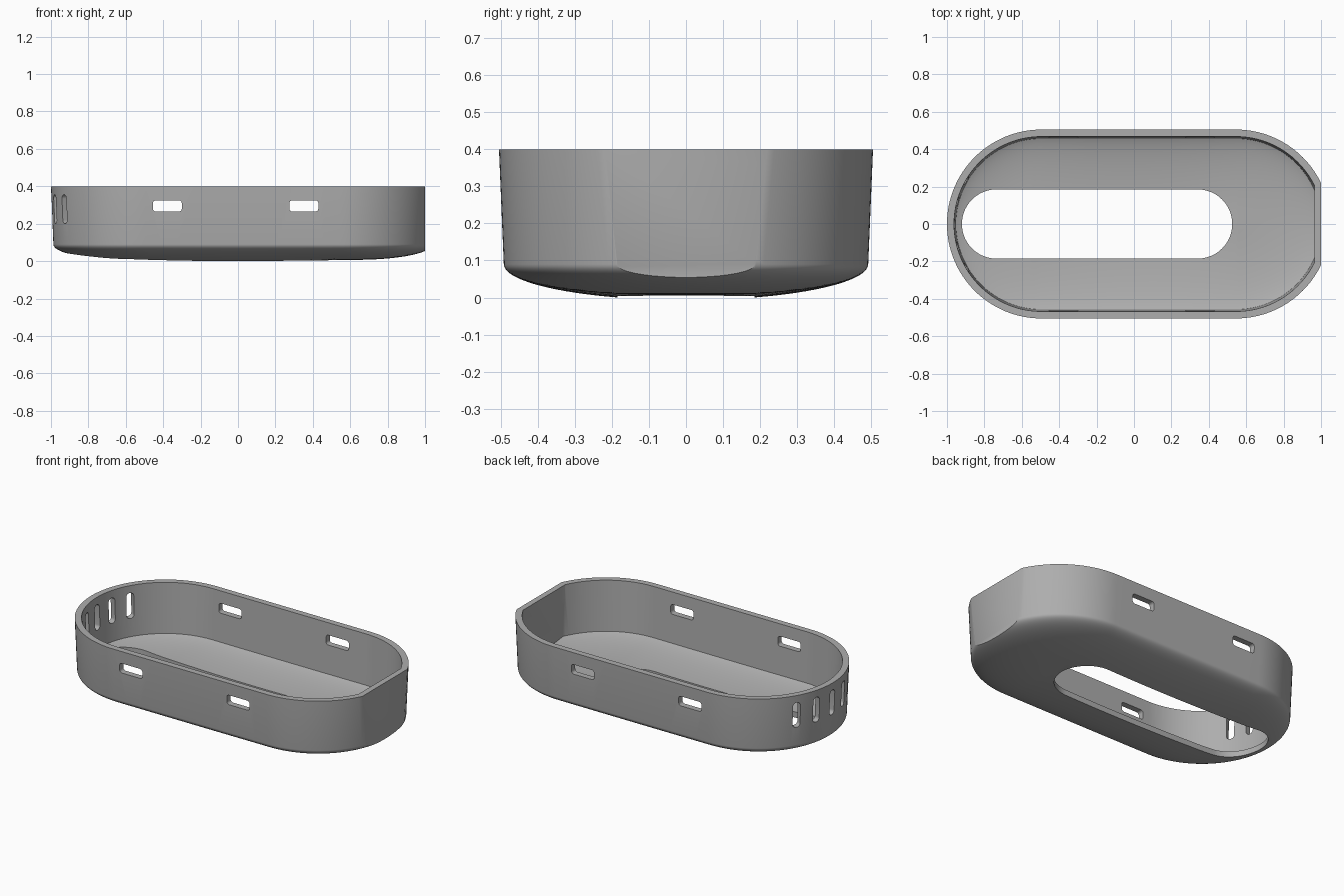
import bpy, bmesh, math
from mathutils import Matrix, Vector

if "Cube" in bpy.data.objects:
    bpy.data.objects.remove(bpy.data.objects["Cube"], do_unlink=True)

LEFT, RIGHT = -0.495, 0.545      # centres of the two round ends
R_TOP, R_LOW = 0.505, 0.492      # outer radius at rim and at wall foot
ARC, RUN = 32, 12                # segments per quarter arc and per straight

gray = bpy.data.materials.new("plain gray")
gray.use_nodes = True
gray.diffuse_color = (0.42, 0.42, 0.42, 1)
gray.node_tree.nodes["Principled BSDF"].inputs["Base Color"].default_value = gray.diffuse_color


def belly(r, x):
    """Height of the shallow curved underside."""
    u = min(r / R_LOW, 1)
    bow = 0.015 * min(1, abs(x) / 0.55) ** 2 * (1 - u)
    return 0.097 * (1 - math.sqrt(1 - u * u)) - 0.007 + bow


def stadium(r, left=LEFT, right=RIGHT):
    """Outline with two round ends, mirrored over the x axis."""
    quarter = [math.pi / 2 * i / ARC for i in range(ARC + 1)]
    half = [(right + r * math.cos(a), r * math.sin(a)) for a in quarter]
    half += [(right + (left - right) * i / RUN, r) for i in range(1, RUN)]
    half += [(left - r * math.sin(a), r * math.cos(a)) for a in quarter]
    half[0], half[-1] = (right + r, 0), (left - r, 0)
    return half + [(x, -y) for x, y in half[-2:0:-1]]


def to_object(name, bm):
    bmesh.ops.recalc_face_normals(bm, faces=bm.faces)
    mesh = bpy.data.meshes.new(name)
    bm.to_mesh(mesh)
    bm.free()
    mesh.materials.append(gray)
    obj = bpy.data.objects.new(name, mesh)
    bpy.context.collection.objects.link(obj)
    return obj


def solid(name, rings, cut_x=None):
    """Skin a stack of outlines, cap both ends, slice the right end flat."""
    bm = bmesh.new()
    loops = [[bm.verts.new(p) for p in ring] for ring in rings]
    n = len(loops[0])
    for a, b in zip(loops, loops[1:]):
        for i in range(n):
            j = (i + 1) % n
            bm.faces.new((a[i], a[j], b[j], b[i]))
    for loop in (loops[0], loops[-1]):
        for i in range(n // 2):
            corners = [loop[i], loop[i + 1], loop[(n - i - 1) % n], loop[(n - i) % n]]
            bm.faces.new(list(dict.fromkeys(corners)))
    if cut_x is not None:
        cut = bmesh.ops.bisect_plane(
            bm, geom=bm.verts[:] + bm.edges[:] + bm.faces[:], dist=1e-6,
            plane_co=(cut_x, 0, 0), plane_no=(1, 0, 0), clear_outer=True)
        edges = [e for e in cut["geom_cut"] if isinstance(e, bmesh.types.BMEdge)]
        bmesh.ops.holes_fill(bm, edges=edges, sides=0)
    return to_object(name, bm)


def tray_form(name, rim_z, rim_r, foot_r, lift, cut_x):
    """Wall above, curved floor below."""
    rings = [[(x, y, rim_z) for x, y in stadium(rim_r)]]
    t_max = math.asin(foot_r / R_LOW)
    for i in range(24, 0, -1):
        r = R_LOW * math.sin(t_max * i / 24)
        rings.append([(x, y, belly(r, x) + lift) for x, y in stadium(r)])
    return solid(name, rings, cut_x)


def slot_cutter(name, width, height, radius, depth, matrix):
    """Rounded rectangle pushed along its local z."""
    bm = bmesh.new()
    verts = []
    for k, (sx, sy) in enumerate([(1, 1), (-1, 1), (-1, -1), (1, -1)]):
        for i in range(7):
            a = math.pi / 2 * (k + i / 6)
            verts.append(bm.verts.new((sx * (width / 2 - radius) + radius * math.cos(a),
                                       sy * (height / 2 - radius) + radius * math.sin(a),
                                       -depth / 2)))
    face = bm.faces.new(verts)
    out = bmesh.ops.extrude_face_region(bm, geom=[face])["geom"]
    top = [v for v in out if isinstance(v, bmesh.types.BMVert)]
    bmesh.ops.translate(bm, verts=top, vec=(0, 0, depth))
    bmesh.ops.transform(bm, matrix=matrix, verts=bm.verts)
    return to_object(name, bm)


# Tray body and the hollow inside it
tray = tray_form("tray_shell", 0.4, R_TOP, R_LOW, 0, 1.0)
cutters = [tray_form("hollow", 0.42, 0.468, 0.457, 0.035, 0.965)]

# Long opening in the floor
cutters.append(solid("floor_opening", [
    [(x, y, z) for x, y in stadium(0.185, -0.735, 0.34)] for z in (-0.1, 0.2)]))

# Windows through both long walls
upright = Matrix.Rotation(math.pi / 2, 4, 'X')
for x in (-0.378, 0.352):
    for y in (-0.48, 0.48):
        cutters.append(slot_cutter("side_window", 0.155, 0.06, 0.016, 0.2,
                                   Matrix.Translation((x, y, 0.295)) @ upright))

# Upright vents fanned around the full round end
for deg in (-30, -15, 0, 15, 30):
    a = math.radians(180 + deg)
    place = Vector((LEFT + 0.48 * math.cos(a), 0.48 * math.sin(a), 0.278))
    turn = Matrix.Rotation(a + math.pi / 2, 4, 'Z')
    cutters.append(slot_cutter("end_vent", 0.046, 0.155, 0.022, 0.2,
                               Matrix.Translation(place) @ turn @ upright))

# Carve everything out, then drop the cutters
bpy.context.view_layer.objects.active = tray
tray.select_set(True)
for cutter in cutters:
    mod = tray.modifiers.new("carve", 'BOOLEAN')
    mod.operation, mod.solver, mod.object = 'DIFFERENCE', 'EXACT', cutter
    bpy.ops.object.modifier_apply(modifier=mod.name)
for cutter in cutters:
    bpy.data.objects.remove(cutter, do_unlink=True)

bpy.ops.object.select_all(action='DESELECT')
tray.select_set(True)
bpy.ops.object.shade_smooth_by_angle(angle=math.radians(30))
